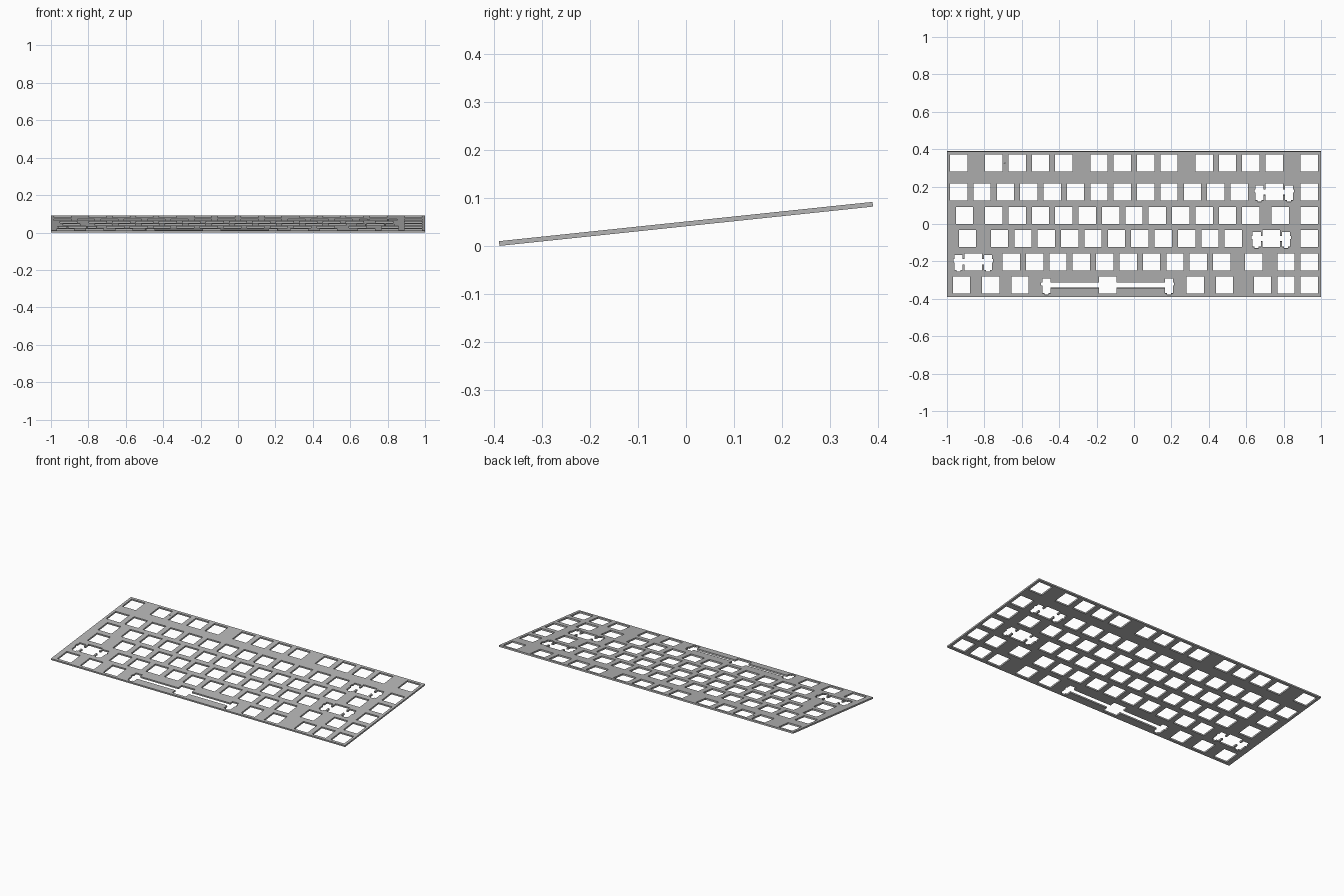
import bpy
import math

UNIT = 0.125              # one key pitch
MM = UNIT / 19.05
COLUMNS, ROWS = 16, 6.25
THICKNESS = 1.5 * MM
TILT = math.radians(6)

cube = bpy.data.objects.get("Cube")
if cube:
    bpy.data.objects.remove(cube, do_unlink=True)

metal = bpy.data.materials.new("plate grey")
metal.use_nodes = True
grey = (0.46, 0.46, 0.46, 1)
metal.diffuse_color = grey
metal.node_tree.nodes["Principled BSDF"].inputs["Base Color"].default_value = grey

# A flat filled curve: the outer border plus one closed loop per opening
outline = bpy.data.curves.new("switch_plate", "CURVE")
outline.dimensions = "2D"
outline.fill_mode = "BOTH"
outline.extrude = THICKNESS / 2


def add_loop(points, center=(0, 0)):
    spline = outline.splines.new("POLY")
    spline.points.add(len(points) - 1)
    for target, (x, y) in zip(spline.points, points):
        target.co = (center[0] + x, center[1] + y, 0, 1)
    spline.use_cyclic_u = True


def rectangle(width, height):
    w, h = width / 2, height / 2
    return [(-w, -h), (w, -h), (w, h), (-w, h)]


def stabilizer(reach):
    """Switch opening joined by a slot to a notched pocket on each side."""
    inner, outer = reach - 3.325, reach + 3.325
    hole, slot, notch = 7.05, 2.3, 1.65
    half = [(hole, hole), (hole, slot), (inner, slot), (inner, 5.53),
            (outer, 5.53), (outer, slot), (outer + 0.87, slot),
            (outer + 0.87, -0.5), (outer, -0.5), (outer, -6.77),
            (reach + notch, -6.77), (reach + notch, -7.97),
            (reach - notch, -7.97), (reach - notch, -6.77),
            (inner, -6.77), (inner, -slot), (hole, -slot), (hole, -hole)]
    full = half + [(-x, y) for x, y in reversed(half)]
    return [(x * MM, y * MM) for x, y in full]


def run(first, count):
    return [first + i for i in range(count)]


# Each row: distance from the back edge, plain keys, wide keys with their reach
SHORT, LONG = 11.94, 50
rows = [
    (0.5, [0.5] + run(2, 4) + run(6.5, 4) + run(11, 4) + [15.5], {}),
    (1.75, run(0.5, 13) + [15.5], {14: SHORT}),
    (2.75, [0.75] + run(2, 12) + [14.25, 15.5], {}),
    (3.75, [0.875] + run(2.25, 11) + [15.5], {13.875: SHORT}),
    (4.75, run(2.75, 10) + [13.125, 14.5, 15.5], {1.125: SHORT}),
    (5.75, [0.625, 1.875, 3.125, 10.625, 11.875] + run(13.5, 3), {6.875: LONG}),
]


def place(column, row):
    return ((column - COLUMNS / 2) * UNIT, (ROWS / 2 - row) * UNIT)


add_loop(rectangle(COLUMNS * UNIT, ROWS * UNIT))
for row, keys, wide_keys in rows:
    for column in keys:
        add_loop(rectangle(14.1 * MM, 14.1 * MM), place(column, row))
    for column, reach in wide_keys.items():
        add_loop(stabilizer(reach), place(column, row))

# Tiny pin hole in the back row
pin = [(0.003 * math.cos(a * math.tau / 8), 0.003 * math.sin(a * math.tau / 8))
       for a in range(8)]
add_loop(pin, place(2.47, 0.5))

plate = bpy.data.objects.new("switch_plate", outline)
bpy.context.collection.objects.link(plate)
outline.materials.append(metal)

# Tilt the plate so its front edge rests on the ground
plate.rotation_euler.x = TILT
plate.location.z = (ROWS * UNIT * math.sin(TILT) + THICKNESS * math.cos(TILT)) / 2

# Turn the curve into a flat-shaded mesh
bpy.ops.object.select_all(action="DESELECT")
plate.select_set(True)
bpy.context.view_layer.objects.active = plate
bpy.ops.object.convert(target="MESH")
bpy.ops.object.shade_flat()
